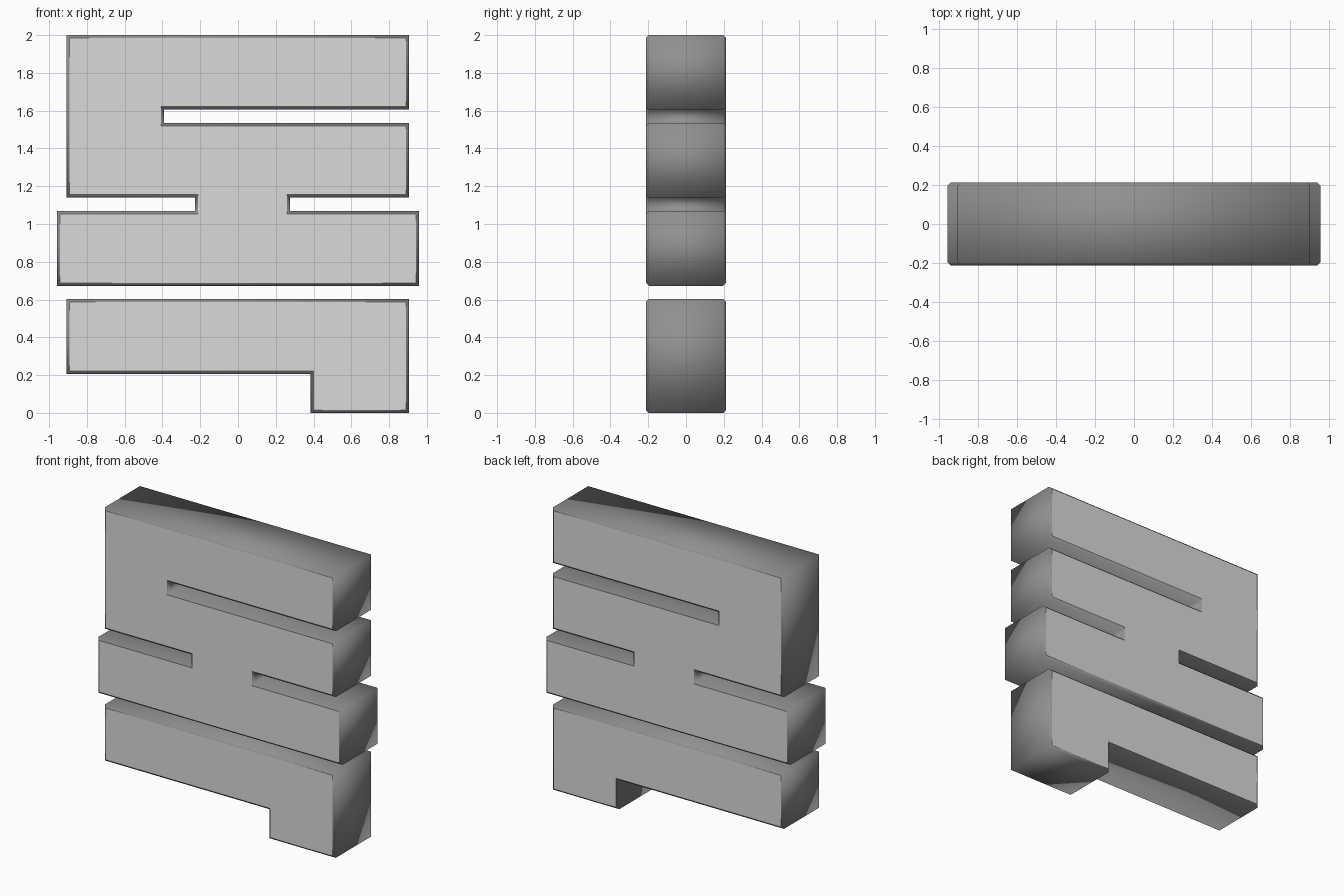
import bpy, bmesh
from mathutils import Vector

if "Cube" in bpy.data.objects:
    bpy.data.objects.remove(bpy.data.objects["Cube"])

HALF = 0.212      # half thickness
CHAMFER = 0.015   # rim chamfer on front and back


def material(name, value):
    m = bpy.data.materials.new(name)
    m.diffuse_color = (value, value, value, 1)
    m.use_nodes = True
    m.node_tree.nodes["Principled BSDF"].inputs["Base Color"].default_value = m.diffuse_color
    return m


face_grey = material("light grey", 0.7)
side_grey = material("dark grey", 0.28)


def inset(points, d):
    """Mitred inward offset of a clockwise outline."""
    result = []
    n = len(points)
    for i in range(n):
        p, a, b = points[i], points[i - 1], points[(i + 1) % n]
        u, v = (p - a).normalized(), (b - p).normalized()
        n1, n2 = Vector((u.y, -u.x)), Vector((v.y, -v.x))
        result.append(p + (n1 + n2) * (d / (1 + n1.dot(n2))))
    return result


def slab(name, outline):
    """Thick plate from an x-z outline with chamfered rims."""
    outer = [Vector(p) for p in outline]
    inner = inset(outer, CHAMFER)
    bm = bmesh.new()
    rings = []
    for pts, y in ((inner, -HALF), (outer, -HALF + CHAMFER),
                   (outer, HALF - CHAMFER), (inner, HALF)):
        rings.append([bm.verts.new((p.x, y, p.y)) for p in pts])
    n = len(outer)
    for r0, r1 in zip(rings, rings[1:]):
        for i in range(n):
            j = (i + 1) % n
            f = bm.faces.new((r0[i], r0[j], r1[j], r1[i]))
            f.material_index = 1
            f.smooth = True
    caps = [bm.faces.new(rings[0]), bm.faces.new(rings[-1])]
    bmesh.ops.recalc_face_normals(bm, faces=bm.faces)
    bmesh.ops.triangulate(bm, faces=caps)
    mesh = bpy.data.meshes.new(name)
    bm.to_mesh(mesh)
    bm.free()
    mesh.materials.append(face_grey)
    mesh.materials.append(side_grey)
    obj = bpy.data.objects.new(name, mesh)
    bpy.context.collection.objects.link(obj)
    return obj


# Upper piece: three bars joined around the slots
slab("upper_bars", [
    (-0.907, 2.0), (0.905, 2.0), (0.905, 1.607), (-0.393, 1.607),
    (-0.393, 1.534), (0.905, 1.534), (0.905, 1.14), (0.274, 1.14),
    (0.274, 1.068), (0.957, 1.068), (0.957, 0.673), (-0.957, 0.673),
    (-0.957, 1.068), (-0.227, 1.068), (-0.227, 1.14), (-0.907, 1.14)])

# Lower piece: bar with a foot on the right
slab("lower_bar_with_foot", [
    (-0.907, 0.602), (0.905, 0.602), (0.905, 0.0), (0.385, 0.0),
    (0.385, 0.206), (-0.907, 0.206)])
